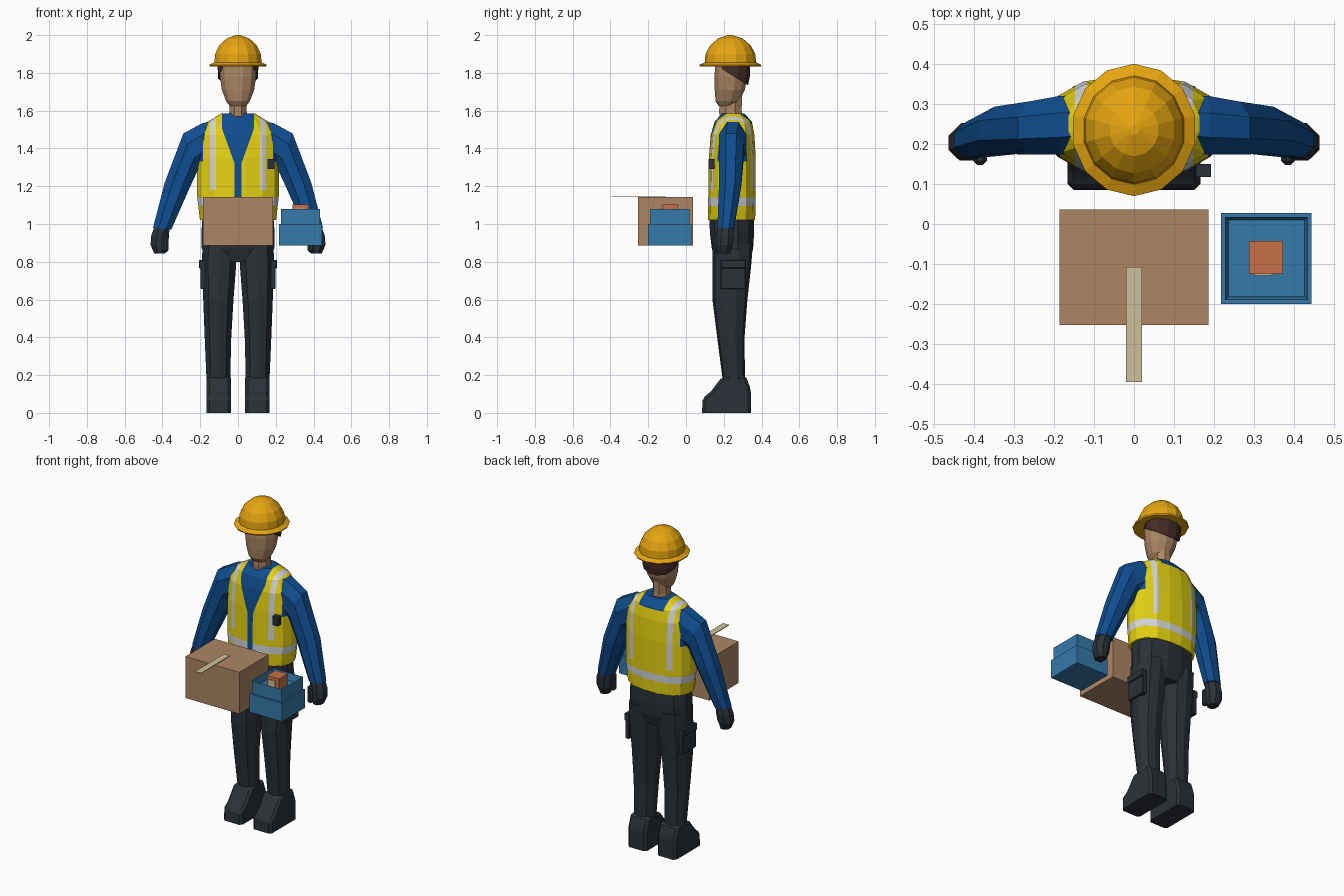
import bpy, bmesh, math
from mathutils import Vector

cube = bpy.data.objects.get("Cube")
if cube:
    bpy.data.objects.remove(cube)


def material(name, *rgb):
    lin = [((c / 255 + 0.055) / 1.055) ** 2.4 if c > 10 else c / 3300 for c in rgb]
    m = bpy.data.materials.new(name)
    m.use_nodes = True
    m.diffuse_color = (*lin, 1)
    m.node_tree.nodes["Principled BSDF"].inputs["Base Color"].default_value = (*lin, 1)
    return m


YELLOW = material("vest_yellow", 230, 210, 18)
SILVER = material("reflective_silver", 212, 214, 216)
BLUE = material("shirt_blue", 15, 78, 145)
DARK = material("dark_workwear", 43, 49, 56)
TAN = material("skin_and_cardboard", 172, 134, 100)
CREAM = material("tape_cream", 206, 193, 155)
TOOL = material("toolbox_blue", 54, 122, 170)
ORANGE = material("orange_carton", 200, 113, 72)
HAT = material("helmet_amber", 230, 165, 16)
HAIR = material("hair_brown", 68, 44, 38)


def finish(name, bm, *mats):
    bmesh.ops.recalc_face_normals(bm, faces=bm.faces[:])
    me = bpy.data.meshes.new(name)
    bm.to_mesh(me)
    bm.free()
    for m in mats:
        me.materials.append(m)
    ob = bpy.data.objects.new(name, me)
    bpy.context.collection.objects.link(ob)
    return ob


def ring(centre, u, v, n=12, power=2.5):
    """Rounded cross-section spanned by half-axes u and v."""
    pts = []
    for i in range(n):
        a = 2 * math.pi * (i + 0.5) / n
        c, s = math.cos(a), math.sin(a)
        k = (abs(c) ** power + abs(s) ** power) ** (-1 / power)
        pts.append(Vector(centre) + Vector(u) * c * k + Vector(v) * s * k)
    return pts


def flat_ring(z, x0, x1, y0, y1, n=12, power=2.5):
    return ring(((x0 + x1) / 2, (y0 + y1) / 2, z), ((x1 - x0) / 2, 0, 0),
                (0, (y1 - y0) / 2, 0), n, power)


def loft(rings):
    bm = bmesh.new()
    loops = [[bm.verts.new(p) for p in r] for r in rings]
    n = len(loops[0])
    for a, b in zip(loops, loops[1:]):
        for i in range(n):
            j = (i + 1) % n
            bm.faces.new((a[i], a[j], b[j], b[i]))
    bm.faces.new(loops[0])
    bm.faces.new(loops[-1])
    return bm


def body(rows, n=12, power=2.5):
    """Loft of rows (z, half width, front y, back y)."""
    return loft([flat_ring(z, -w, w, f, b, n, power) for z, w, f, b in rows])


def box(name, mat, x0, x1, y0, y1, z0, z1, bevel=0):
    bm = bmesh.new()
    bmesh.ops.create_cube(bm, size=1)
    for v in bm.verts:
        v.co = ((x0 + x1) / 2 + v.co.x * (x1 - x0), (y0 + y1) / 2 + v.co.y * (y1 - y0),
                (z0 + z1) / 2 + v.co.z * (z1 - z0))
    if bevel:
        bmesh.ops.bevel(bm, geom=bm.edges[:], offset=bevel, segments=1, affect='EDGES')
    return finish(name, bm, mat)


def cut(bm, co, no, clear=False):
    bmesh.ops.bisect_plane(bm, geom=bm.verts[:] + bm.edges[:] + bm.faces[:],
                           plane_co=co, plane_no=no, clear_inner=clear)


# Torso: shirt and safety vest, coloured along clean cuts
bm = body([(1.02, .203, .115, .367), (1.15, .218, .117, .37), (1.35, .218, .12, .37),
           (1.47, .208, .13, .363), (1.54, .165, .15, .35), (1.585, .09, .19, .31)], 16)
for s in (-1, 1):
    for x in (.018, .085, .117, .147, .185):
        cut(bm, (s * x, 0, 0), (1, 0, 0))
    cut(bm, (s * .018, 0, 1.32), (s * 1, 0, -.36))
for z in (1.095, 1.14, 1.18, 1.33, 1.53):
    cut(bm, (0, 0, z), (0, 0, 1))
for f in bm.faces:
    c = f.calc_center_median()
    x = abs(c.x)
    neck = min(.085, max(.018, .018 + (c.z - 1.32) * .36))
    if c.y > .24:
        neck = .085 if c.z > 1.53 else 0
    if x < neck or (x > .185 and c.z > 1.33):
        f.material_index = 2
    elif 1.095 < c.z < 1.14 or (.117 < x < .147 and c.z > 1.18):
        f.material_index = 1
finish("torso_vest", bm, YELLOW, SILVER, BLUE)
box("chest_radio", DARK, .155, .192, .118, .15, 1.29, 1.345)

# Neck, head and hair
finish("neck", body([(1.54, .058, .175, .31), (1.6, .049, .17, .3), (1.68, .049, .18, .3)], 8, 2), TAN)
head = [(1.625, .045, .172, .25), (1.65, .064, .155, .285), (1.71, .088, .15, .313),
        (1.78, .098, .148, .327), (1.86, .1, .155, .33)]
finish("head", body(head, 12, 2.2), TAN)
bm = body([(z, w + .011, f + .012, b + .013) for z, w, f, b in head[1:]], 12, 2.2)
cut(bm, (0, .165, 1.835), (0, .105, .17), True)
bmesh.ops.holes_fill(bm, edges=[e for e in bm.edges if e.is_boundary])
finish("hair", bm, HAIR)

# Safety helmet: dome and brim
dome = [(1.834, .152), (1.842, .156), (1.856, .128), (1.9, .124), (1.945, .102), (1.982, .062), (2, .012)]
finish("helmet", loft([flat_ring(z, -r, r, .235 - r * 1.06, .235 + r * 1.06, 14, 2)
                       for z, r in dome]), HAT)

# Hips
finish("hips", body([(1.045, .19, .121, .36), (.95, .197, .125, .362), (.87, .195, .135, .357),
                     (.8, .15, .16, .335)]), DARK)

for s, side in ((1, "left"), (-1, "right")):
    # Trouser leg
    rows = [(.9, .01, .19, .14, .355), (.78, .008, .193, .14, .345), (.6, .022, .186, .14, .325),
            (.4, .034, .178, .165, .31), (.17, .04, .168, .195, .312)]
    finish(side + "_leg", loft([flat_ring(z, s * a, s * b, f, k, 10) for z, a, b, f, k in rows]), DARK)

    # Cargo pocket with flap
    for part, out, z0, z1 in (("pocket", .199, .655, .78), ("pocket_flap", .206, .765, .81)):
        ends = sorted((s * .17, s * out))
        box(side + "_" + part, DARK, *ends, .183, .317, z0, z1, .004)

    # Work boot from a side profile, with rounded corners
    bm = bmesh.new()
    outline = [(.085, 0), (.088, .08), (.125, .105), (.19, .19), (.315, .2), (.343, .125), (.345, 0)]
    face = bm.faces.new([bm.verts.new((s * .037, y, z)) for y, z in outline])
    side_faces = bmesh.ops.extrude_face_region(bm, geom=[face])["geom"]
    for v in side_faces:
        if isinstance(v, bmesh.types.BMVert):
            v.co.x = s * .166
    bmesh.ops.recalc_face_normals(bm, faces=bm.faces[:])
    edges = [e for e in bm.edges if max(v.co.z for v in e.verts) > .01]
    bmesh.ops.bevel(bm, geom=edges, offset=.015, segments=1, affect='EDGES')
    finish(side + "_boot", bm, DARK)

    # Sleeve and glove: rows of outer x, z, inner x, z, y centre, y radius
    sleeve = [(.12, 1.555, .14, 1.36, .25, .07), (.19, 1.54, .17, 1.32, .247, .078),
              (.292, 1.485, .205, 1.29, .24, .07), (.392, 1.22, .25, 1.195, .234, .063),
              (.453, .98, .35, .97, .21, .047)]
    glove = [(.442, .995, .36, .985, .21, .042), (.462, .94, .363, .93, .206, .05),
             (.466, .89, .368, .885, .203, .047), (.445, .843, .385, .843, .2, .036)]
    for part, rows, mat in (("sleeve", sleeve, BLUE), ("glove", glove, DARK)):
        rings = [ring((s * (a + c) / 2, y, (b + d) / 2), (s * (a - c) / 2, 0, (b - d) / 2),
                      (0, r, 0), 8, 2.2) for a, b, c, d, y, r in rows]
        finish(side + "_" + part, loft(rings), mat)
    ends = sorted((s * .368, s * .402))
    box(side + "_thumb", DARK, *ends, .148, .185, .85, .955, .01)

# Cardboard box with loose tape
box("cardboard_box", TAN, -.186, .186, -.253, .036, .885, 1.144)
box("packing_tape", CREAM, -.02, .02, -.395, -.108, 1.145, 1.149)

# Toolbox: wide base, narrower open tray
box("toolbox_base", TOOL, .218, .444, -.2, .028, .885, 1)
tray = box("toolbox_tray", TOOL, .228, .435, -.19, .018, .99, 1.08)
bm = bmesh.new()
bm.from_mesh(tray.data)
top = max(bm.faces, key=lambda f: f.calc_center_median().z)
bmesh.ops.inset_region(bm, faces=[top], thickness=.012)
bmesh.ops.translate(bm, verts=top.verts[:], vec=(0, 0, -.045))
bm.to_mesh(tray.data)
bm.free()
box("small_carton", ORANGE, .288, .372, -.125, -.042, 1.03, 1.104)
box("carton_label", CREAM, .3, .345, -.129, -.124, 1.04, 1.083)
